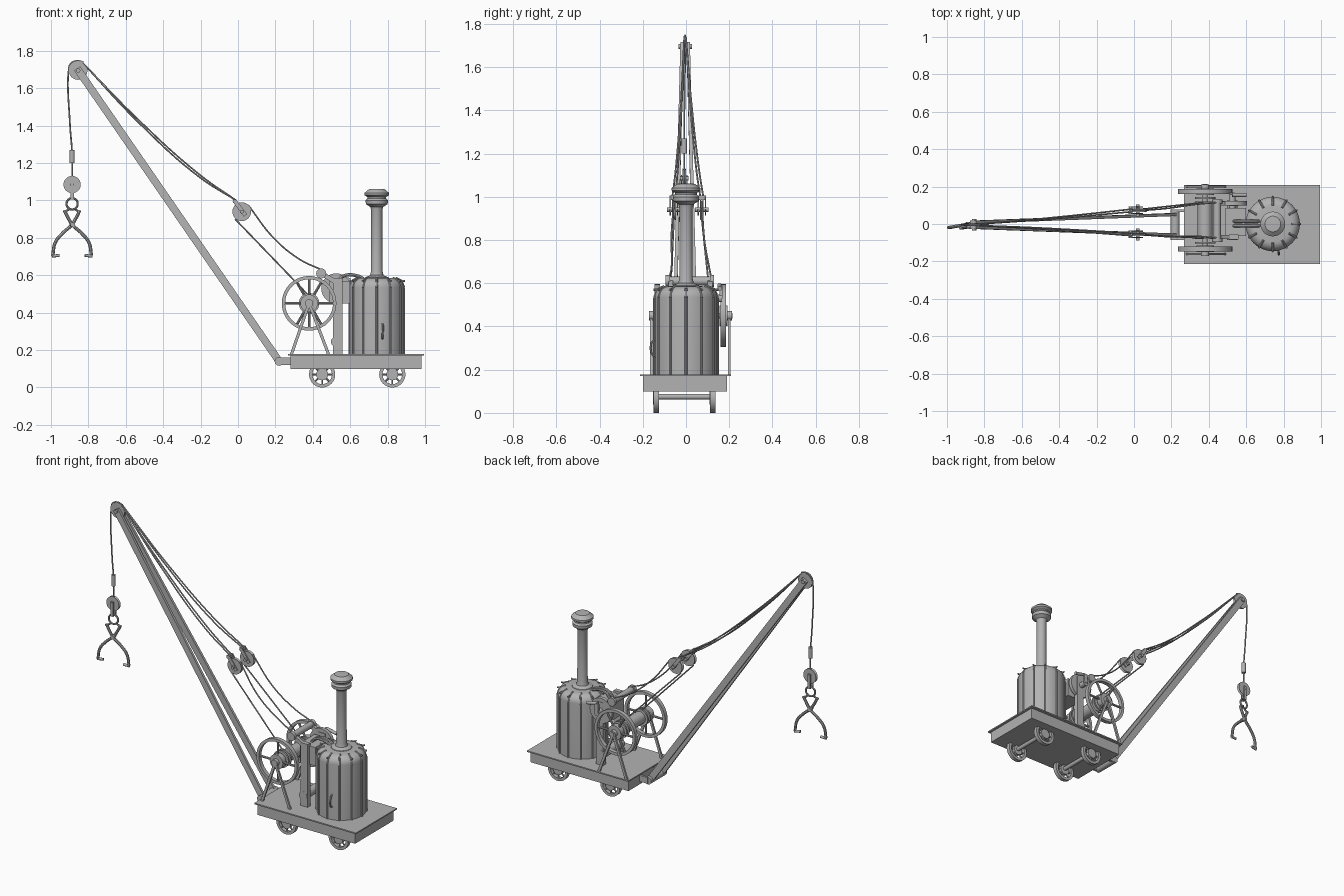
import bpy, bmesh
from math import pi, sin, cos, radians
from mathutils import Vector, Matrix

if "Cube" in bpy.data.objects:
    bpy.data.objects.remove(bpy.data.objects["Cube"], do_unlink=True)

grey = bpy.data.materials.new("plain_grey")
grey.use_nodes = True
COLOUR = (0.45, 0.45, 0.45, 1)
grey.diffuse_color = COLOUR
grey.node_tree.nodes["Principled BSDF"].inputs["Base Color"].default_value = COLOUR


def finish(name, bm, smooth=True):
    bmesh.ops.recalc_face_normals(bm, faces=bm.faces)
    mesh = bpy.data.meshes.new(name)
    bm.to_mesh(mesh)
    bm.free()
    mesh.materials.append(grey)
    obj = bpy.data.objects.new(name, mesh)
    bpy.context.collection.objects.link(obj)
    if smooth:
        bpy.ops.object.select_all(action='DESELECT')
        obj.select_set(True)
        bpy.context.view_layer.objects.active = obj
        bpy.ops.object.shade_smooth_by_angle(angle=radians(35))
    return obj


def box(name, lo, hi):
    lo, hi = Vector(lo), Vector(hi)
    bm = bmesh.new()
    bmesh.ops.create_cube(bm, size=1, matrix=Matrix.Translation((lo + hi) / 2) @ Matrix.Diagonal((*(hi - lo), 1)))
    return finish(name, bm, False)


def beam(name, a, b, wide, deep):
    """Rectangular bar from a to b; wide is across y, deep is in the xz plane."""
    a, b = Vector(a), Vector(b)
    d = (b - a).normalized()
    up = d.cross(Vector((0, 1, 0))).normalized()
    side = up.cross(d)
    rot = Matrix((side, up, d)).transposed().to_4x4()
    bm = bmesh.new()
    bmesh.ops.create_cube(bm, size=1, matrix=Matrix.Translation((a + b) / 2) @ rot
                          @ Matrix.Diagonal((wide, deep, (b - a).length, 1)))
    return finish(name, bm, False)


def rod(name, a, b, r, sides=20):
    a, b = Vector(a), Vector(b)
    d = b - a
    bm = bmesh.new()
    bmesh.ops.create_cone(bm, cap_ends=True, segments=sides, radius1=r, radius2=r, depth=d.length,
                          matrix=Matrix.Translation((a + b) / 2) @ d.to_track_quat('Z', 'Y').to_matrix().to_4x4())
    return finish(name, bm)


def lathe(name, profile, centre, along_y=False, closed=False, sides=40):
    """Spin (radius, height) points around z, or around y."""
    bm = bmesh.new()
    verts = [bm.verts.new((r, 0, h)) for r, h in profile]
    pairs = list(zip(verts, verts[1:])) + ([(verts[-1], verts[0])] if closed else [])
    edges = [bm.edges.new(p) for p in pairs]
    bmesh.ops.spin(bm, geom=verts + edges, cent=(0, 0, 0), axis=(0, 0, 1), angle=2 * pi, steps=sides)
    bmesh.ops.remove_doubles(bm, verts=bm.verts, dist=0.0002)
    if along_y:
        bmesh.ops.rotate(bm, verts=bm.verts, matrix=Matrix.Rotation(pi / 2, 3, 'X'))
    bmesh.ops.translate(bm, verts=bm.verts, vec=centre)
    return finish(name, bm)


def ring(name, centre, inner, outer, width):
    h = width / 2
    return lathe(name, [(inner, -h), (outer, -h), (outer, h), (inner, h)], centre, True, True)


def sheave(name, centre, r, width):
    """Solid wheel with a rope groove."""
    h = width / 2
    return lathe(name, [(0, -h), (r, -h), (r * .82, 0), (r, h), (0, h)], centre, True)


def tube(name, points, r, cyclic=False):
    curve = bpy.data.curves.new(name, 'CURVE')
    curve.dimensions = '3D'
    curve.bevel_depth, curve.bevel_resolution, curve.resolution_u = r, 2, 8
    curve.use_fill_caps = True
    spline = curve.splines.new('BEZIER')
    spline.bezier_points.add(len(points) - 1)
    for bp, p in zip(spline.bezier_points, points):
        bp.co = p
        bp.handle_left_type = bp.handle_right_type = 'AUTO'
    spline.use_cyclic_u = cyclic
    temp = bpy.data.objects.new(name + "_path", curve)
    bm = bmesh.new()
    bpy.context.collection.objects.link(temp)
    bm.from_mesh(temp.evaluated_get(bpy.context.evaluated_depsgraph_get()).to_mesh())
    bpy.data.objects.remove(temp, do_unlink=True)
    return finish(name, bm)


def spokes(name, centre, inner, outer, count, r, turn=0):
    c = Vector(centre)
    for i in range(count):
        a = turn + 2 * pi * i / count
        d = Vector((cos(a), 0, sin(a)))
        rod(f"{name}_{i}", c + d * inner, c + d * outer, r, 10)


# Wagon
box("wagon_body", (.28, -.2, .1), (.98, .19, .172))
box("wagon_deck", (.266, -.213, .17), (.994, .208, .178))
for i, x in enumerate((.45, .825)):
    rod(f"axle_{i}", (x, -.15, .075), (x, .135, .075), .013)
    for j, y in enumerate((-.138, .123)):
        c = (x, y, .07)
        ring(f"wagon_wheel_{i}{j}", c, .052, .07, .025)
        rod(f"wagon_hub_{i}{j}", (x, y - .014, .07), (x, y + .014, .07), .032)
        spokes(f"wagon_spoke_{i}{j}", c, .02, .056, 8, .005)

# Boiler with straps, handle and chimney
BX, BY = .742, .0
shoulder = [(.095 + .05 * cos(a), .535 + .05 * sin(a)) for a in (i * pi / 16 for i in range(9))]
lathe("boiler", [(0, .175), (.145, .175)] + shoulder + [(0, .59)], (BX, BY, 0), sides=48)
for i in range(12):
    a = i * pi / 6
    path = [(.146, .178), (.146, .535), (.131, .572), (.1, .586)]
    for k, (p, q) in enumerate(zip(path, path[1:])):
        beam_at = [Vector((BX + r * cos(a), BY + r * sin(a), z)) for r, z in (p, q)]
        rod(f"boiler_strap_{i}_{k}", *beam_at, .006, 8)
    tip = Vector((BX + .15 * cos(a), BY + .15 * sin(a), .57))
    rod(f"boiler_bolt_{i}", (BX + .115 * cos(a), BY + .115 * sin(a), .57), tip, .005, 8)
tube("boiler_handle", [(.772, -.138, .26), (.772, -.155, .27), (.775, -.155, .33), (.772, -.138, .34)], .005)
lathe("chimney", [(0, .58), (.065, .58), (.06, .59), (.036, .6), (.031, .62), (.03, .95), (.035, .965),
                  (.058, .98), (.06, 1.0), (.05, 1.01), (.05, 1.018), (.066, 1.028), (.066, 1.04),
                  (.042, 1.06), (0, 1.062)], (BX, BY, 0))

# Winch: flywheels, A-frames, shaft and drum
WX, WZ, MID = .38, .45, .02
rod("winch_shaft", (WX, -.17, WZ), (WX, .215, WZ), .013)
rod("winch_drum", (WX, -.08, WZ), (WX, .12, WZ), .04)
for i, y in enumerate((-.1, -.075, .115, .14)):
    rod(f"drum_flange_{i}", (WX, y - .005, WZ), (WX, y + .005, WZ), .055, 32)
for s, side in ((-1, "right"), (1, "left")):
    y = MID + s * .153
    c = (WX, y, WZ)
    ring(f"{side}_flywheel_rim", c, .128, .146, .026)
    rod(f"{side}_flywheel_hub", (WX, y - .018, WZ), (WX, y + .018, WZ), .047, 32)
    spokes(f"{side}_flywheel_spoke", c, .03, .132, 6 if s > 0 else 4, .007)
    yf = MID + s * .18
    for x, leg in ((.285, "outer"), (.485, "inner")):
        beam(f"{side}_frame_{leg}_leg", (WX, yf, WZ), (x, yf, .175), .012, .016)
    rod(f"{side}_frame_bearing", (WX, yf - .012, WZ), (WX, yf + .012, WZ), .022)
    # Engine posts
    yp = MID + s * .09
    box(f"{side}_engine_post", (.508, yp - .014, .175), (.558, yp + .014, .585))
    beam(f"{side}_post_arm", (.53, yp, .56), (.445, yp, .61), .02, .025)

# Engine, upper roller, cranks and steam pipes
rod("rope_roller", (.445, -.09, .61), (.445, .13, .61), .02)
for i, y in enumerate((-.085, .12)):
    rod(f"roller_end_{i}", (.445, y - .01, .61), (.445, y + .01, .61), .027)
box("engine_block", (.49, -.065, .45), (.6, .085, .57))
rod("engine_gear", (.525, .1, .53), (.525, .122, .53), .08, 40)
rod("engine_gear_hub", (.525, .08, .53), (.525, .165, .53), .018)
rod("foot_roller", (.525, -.085, .245), (.525, .125, .245), .028)
beam("crank_arm", (.525, .162, .53), (.525, .162, .59), .012, .025)
rod("crank_handle", (.525, .155, .59), (.6, .155, .575), .01)
for i, y in enumerate((-.01, .015)):
    tube(f"steam_pipe_{i}", [(.53, y, .56), (.56, y, .594), (.64, y, .596), (.685, y, .57)], .009)

# Boom
PY = -.004
for s, side in ((-1, "right"), (1, "left")):
    beam(f"{side}_boom", (.22, PY + s * .055, .14), (-.86, PY + s * .014, 1.705), .016, .04)
    beam(f"{side}_boom_bracket", (.22, PY + s * .075, .14), (.3, PY + s * .075, .14), .014, .04)
rod("boom_hinge", (.22, -.085, .14), (.22, .077, .14), .024)
sheave("boom_tip_pulley", (-.855, PY, 1.695), .05, .014)
rod("boom_tip_pin", (-.855, -.035, 1.695), (-.855, .027, 1.695), .012)

# Middle pulleys and hoist ropes
for s, side, y in ((-1, "right", -.056), (1, "left", .073)):
    sheave(f"{side}_middle_pulley", (.02, y, .94), .05, .018)
    rod(f"{side}_pulley_pin", (.02, y - .032, .94), (.02, y + .032, .94), .01)
    for k in (-1, 1):
        beam(f"{side}_pulley_cheek_{k}", (.04, y + k * .017, .92), (-.02, y + k * .017, 1.0), .006, .022)
    box(f"{side}_pulley_yoke", (-.028, y - .02, .985), (-.008, y + .02, 1.005))
    ye = MID + s * .095
    for k, sag in enumerate((0, .014)):
        yk = y + (k - .5) * .014
        tube(f"{side}_upper_rope_{k}", [(-.83, PY + s * .004, 1.735), (-.53, PY + (yk - PY) * .35, 1.415 + sag),
             (-.2, PY + (yk - PY) * .75, 1.12 + sag), (-.01, yk, 1.0)], .0042)
    tube(f"{side}_roller_rope", [(.055, y, .975), (.19, y + s * .012, .8), (.33, ye - s * .01, .685), (.44, ye, .632)], .0042)
    tube(f"{side}_drum_rope", [(-.015, y, .9), (.37, ye, .5)], .0042)

# Hanging rope, weight and lower block
HX, HY = -.887, -.008
tube("hanging_rope", [(-.825, PY, 1.738), (-.86, PY, 1.746), (-.895, PY, 1.73), (-.906, PY, 1.69),
                      (-.898, HY, 1.4), (HX, HY, 1.25), (HX, HY, 1.1)], .0045)
rod("rope_weight", (HX, HY, 1.2), (HX, HY, 1.27), .013)
sheave("lower_pulley", (HX, HY, 1.085), .046, .016)
rod("lower_pulley_pin", (HX, HY - .02, 1.085), (HX, HY + .02, 1.085), .01)
for k in (-1, 1):
    beam(f"lower_cheek_{k}", (HX, HY + k * .013, 1.1), (HX, HY + k * .013, 1.005), .006, .018)

# Lifting tongs, turned slightly about the vertical
TURN = Matrix.Rotation(radians(10), 3, 'Z')


def hang(x, y, z):
    return Vector((HX, HY, 0)) + TURN @ Vector((x, y, z))


tube("tong_ring", [hang(.03 * cos(a), 0, .982 + .03 * sin(a)) for a in (i * pi / 4 for i in range(8))], .006, True)
for s, side in ((-1, "right"), (1, "left")):
    d = s * .007
    arm = [(.042, .945), (.022, .905), (0, .87), (-.05, .825), (-.09, .775), (-.104, .705)]
    tube(f"{side}_tong_arm", [hang(s * x, d, z) for x, z in arm], .009)
    rod(f"{side}_tong_claw", hang(-s * .108, d, .702), hang(-s * .068, d, .706), .008, 12)
    tube(f"{side}_tong_link", [hang(s * x, d, z) for x, z in ((.048, .94), (.03, .945), (.012, .958))], .006)
rod("tong_pivot", hang(0, -.018, .87), hang(0, .018, .87), .012)
